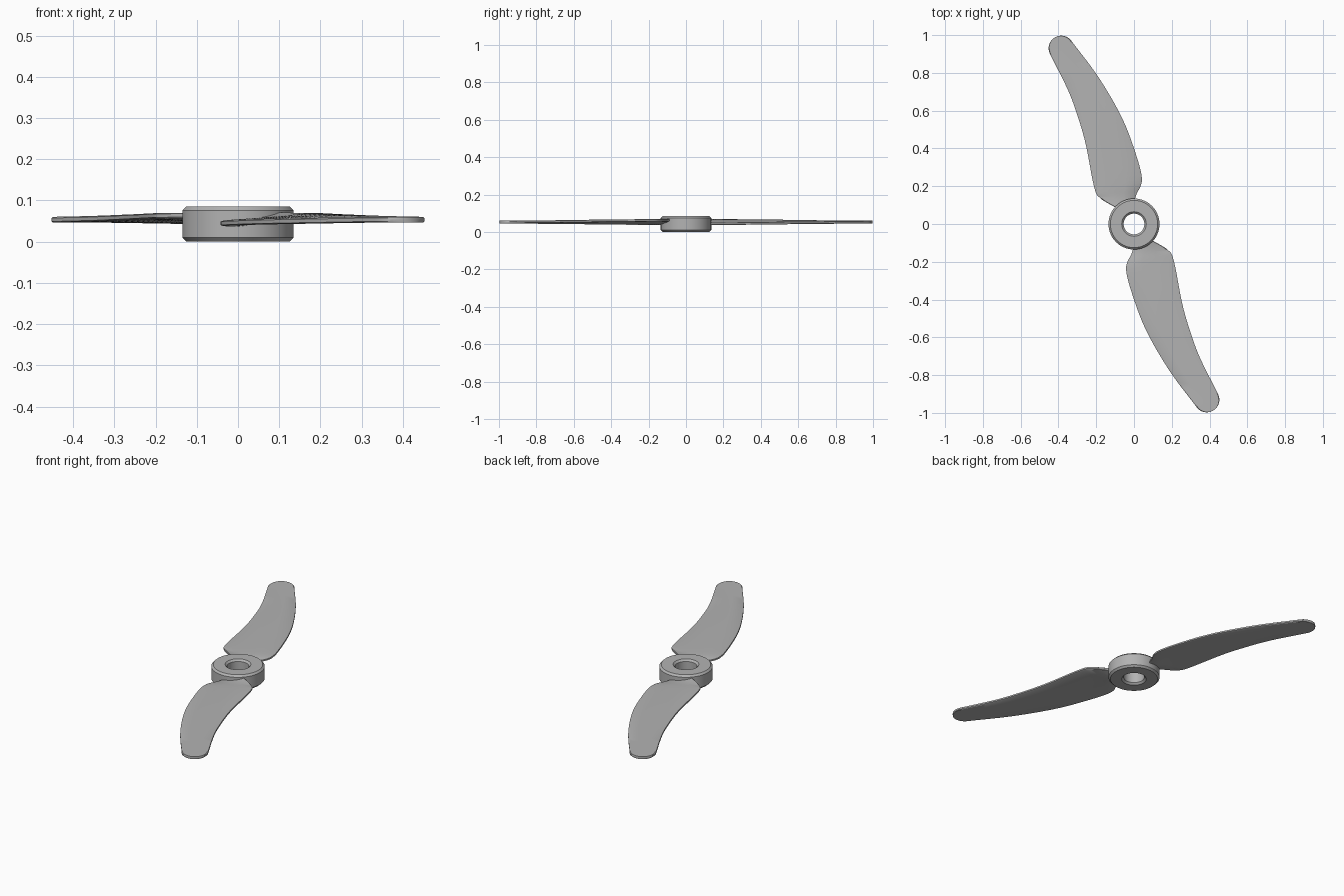
import bpy, bmesh, math
from mathutils import Vector

cube = bpy.data.objects.get("Cube")
if cube:
    bpy.data.objects.remove(cube, do_unlink=True)

grey = bpy.data.materials.new("plain grey")
grey.use_nodes = True
colour = (0.45, 0.45, 0.45, 1)
grey.diffuse_color = colour
grey.node_tree.nodes["Principled BSDF"].inputs["Base Color"].default_value = colour


def finish(bm, name, angle):
    bmesh.ops.recalc_face_normals(bm, faces=bm.faces)
    mesh = bpy.data.meshes.new(name)
    bm.to_mesh(mesh)
    bm.free()
    mesh.materials.append(grey)
    obj = bpy.data.objects.new(name, mesh)
    bpy.context.collection.objects.link(obj)
    bpy.ops.object.select_all(action='DESELECT')
    obj.select_set(True)
    bpy.context.view_layer.objects.active = obj
    bpy.ops.object.shade_smooth_by_angle(angle=math.radians(angle))
    return obj


def bridge(bm, a, b):
    for i in range(len(a)):
        j = (i + 1) % len(a)
        bm.faces.new((a[i], a[j], b[j], b[i]))


def spline(points, steps):
    """Smooth curve through the given points."""
    p = [Vector(q) for q in points]
    p = [2 * p[0] - p[1]] + p + [2 * p[-1] - p[-2]]
    out = []
    for i in range(1, len(p) - 2):
        a, b, c, d = p[i - 1:i + 3]
        for s in range(steps):
            t = s / steps
            out.append(b + (c - a) * t / 2 + (2 * a - 5 * b + 4 * c - d) * t * t / 2
                       + (3 * b - a - 3 * c + d) * t ** 3 / 2)
    return out + [p[-2]]


# Hub: chamfered ring with a through hole
R, BORE, H, C = 0.135, 0.055, 0.086, 0.01
profile = [(BORE, C), (BORE + C, 0), (R - C, 0), (R, C),
           (R, H - C), (R - C, H), (BORE + C, H), (BORE, H - C)]
bm = bmesh.new()
SEG = 72
rings = []
for k in range(SEG):
    a = math.tau * k / SEG
    rings.append([bm.verts.new((r * math.cos(a), r * math.sin(a), z)) for r, z in profile])
for k in range(SEG):
    bridge(bm, rings[k], rings[(k + 1) % SEG])
finish(bm, "hub", 30)

# Blade outline: two matched edges, then a round tip
lead = spline([(0.0, 0.11), (0.012, 0.155), (0.042, 0.24), (0.0, 0.40),
               (-0.07, 0.575), (-0.19, 0.78), (-0.332, 0.97)], 6)
trail = spline([(-0.085, 0.08), (-0.18, 0.138), (-0.212, 0.2), (-0.255, 0.42),
                (-0.298, 0.57), (-0.35, 0.71), (-0.447, 0.904)], 6)
tip = Vector((-0.385, 0.93))
for k in range(1, 11):
    for edge, start in ((lead, 37), (trail, 203)):
        a = math.radians(start + (120 - start) * k / 10.3)
        edge.append(tip + 0.067 * Vector((math.cos(a), math.sin(a))))

# Blade section: thin plate with softened edges, (chord position, thickness share)
half = [(0, 0.3), (0.03, 0.5), (0.35, 0.5), (0.65, 0.5), (0.97, 0.5), (1, 0.3)]
section = half + [(u, -v) for u, v in reversed(half)]
THICK = 0.014

for name, turn in (("back_blade", 1), ("front_blade", -1)):
    bm = bmesh.new()
    rings = []
    for a, b in zip(lead, trail):
        reach = (a + b).length / 2
        rise = 0.024 * max(0, 1 - reach)
        ring = []
        for u, v in section:
            p = a.lerp(b, u) * turn
            ring.append(bm.verts.new((p.x, p.y, 0.0535 + rise * (u - 0.5) + THICK * v)))
        rings.append(ring)
    for r0, r1 in zip(rings, rings[1:]):
        bridge(bm, r0, r1)
    bm.faces.new(rings[0])
    bm.faces.new(rings[-1])
    finish(bm, name, 30)
